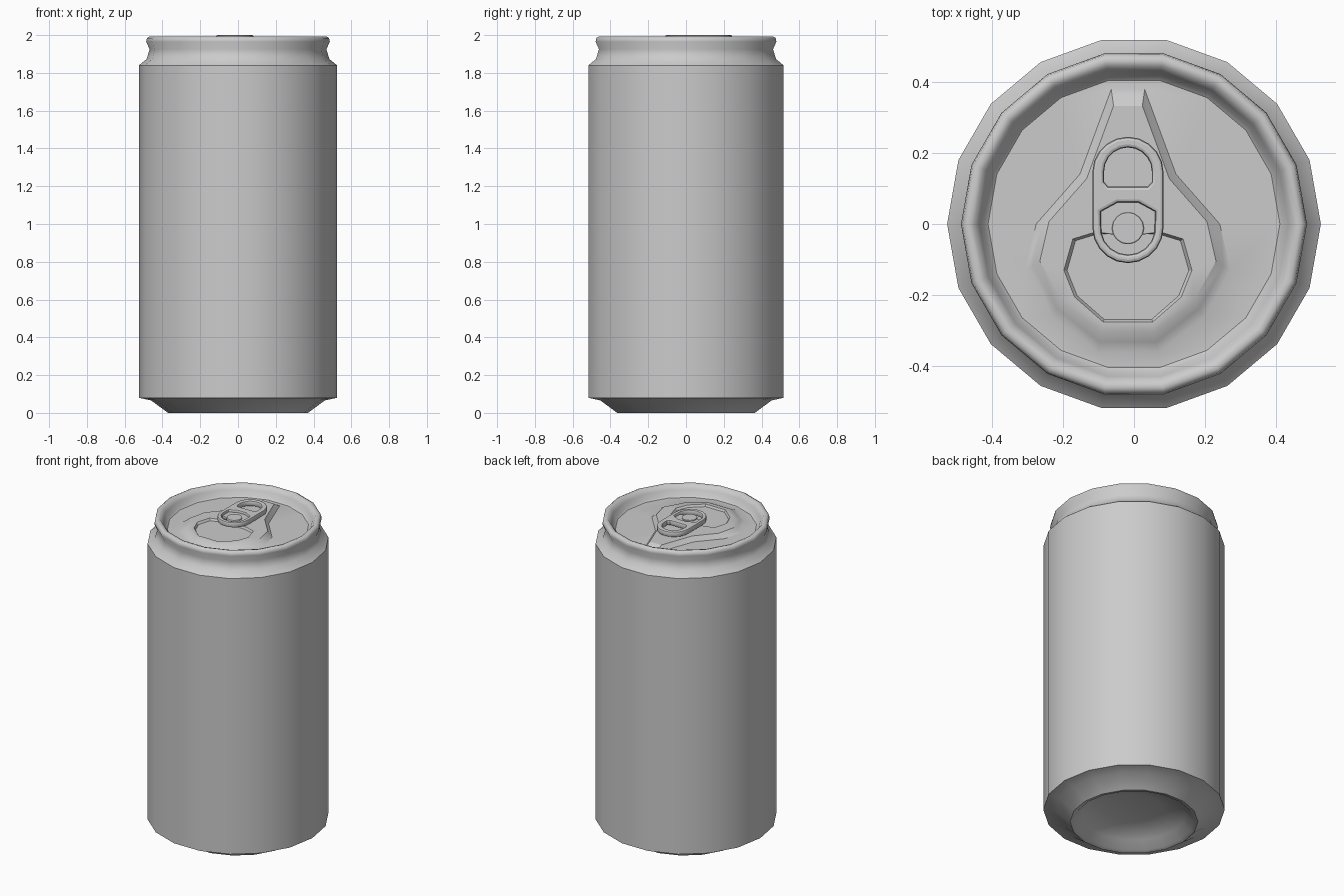
import bpy, bmesh, math

if "Cube" in bpy.data.objects:
    bpy.data.objects.remove(bpy.data.objects["Cube"])

SIDES = 18
CX = -0.017  # centre line of the lid details


def finish(obj, angle=35):
    bpy.ops.object.select_all(action='DESELECT')
    obj.select_set(True)
    bpy.context.view_layer.objects.active = obj
    if obj.type == 'CURVE':
        bpy.ops.object.convert(target='MESH')
        obj = bpy.context.view_layer.objects.active
    bpy.ops.object.shade_smooth_by_angle(angle=math.radians(angle))
    return obj


def from_bmesh(name, bm, angle=35):
    bmesh.ops.remove_doubles(bm, verts=bm.verts, dist=1e-5)
    bmesh.ops.recalc_face_normals(bm, faces=bm.faces)
    mesh = bpy.data.meshes.new(name)
    bm.to_mesh(mesh)
    bm.free()
    obj = bpy.data.objects.new(name, mesh)
    bpy.context.collection.objects.link(obj)
    return finish(obj, angle)


def ring(bm, pts, z):
    return [bm.verts.new((x, y, z)) for x, y in pts]


def bridge(bm, a, b):
    n = len(a)
    for i in range(n):
        j = (i + 1) % n
        bm.faces.new((a[i], a[j], b[j], b[i]))


def circle(r, n=SIDES, cx=0, cy=0):
    return [(cx + r * math.cos(2 * math.pi * i / n), cy + r * math.sin(2 * math.pi * i / n))
            for i in range(n)]


def mirrored(half):
    """Closed outline from (half width, y) pairs running top to bottom."""
    return [(CX + d, y) for d, y in half] + [(CX - d, y) for d, y in reversed(half)]


def scaled(pts, s, cy):
    return [(CX + (x - CX) * s, cy + (y - cy) * s) for x, y in pts]


def fill_between(bm, outer, inner):
    edges = []
    for loop in (outer, inner):
        for i, v in enumerate(loop):
            w = loop[(i + 1) % len(loop)]
            edges.append(bm.edges.get((v, w)) or bm.edges.new((v, w)))
    bmesh.ops.triangle_fill(bm, edges=edges, use_beauty=True)


def plate(name, outlines, z0, z1, bevel):
    """Flat bevelled plate; outlines after the first are holes."""
    cu = bpy.data.curves.new(name, 'CURVE')
    cu.dimensions, cu.fill_mode = '2D', 'BOTH'
    cu.extrude = (z1 - z0) / 2 - bevel
    cu.bevel_depth, cu.bevel_resolution, cu.offset = bevel, 1, -bevel
    for pts in outlines:
        sp = cu.splines.new('POLY')
        sp.points.add(len(pts) - 1)
        for p, (x, y) in zip(sp.points, pts):
            p.co = (x, y, 0, 1)
        sp.use_cyclic_u = True
    obj = bpy.data.objects.new(name, cu)
    obj.location.z = (z0 + z1) / 2
    bpy.context.collection.objects.link(obj)
    return finish(obj)


# Can body: domed base, straight wall, neck and rolled rim
profile = [(0.30, 0.05), (0.345, 0.006), (0.37, 0), (0.46, 0.066), (0.525, 0.08),
           (0.525, 1.84), (0.484, 1.873), (0.468, 1.925), (0.486, 1.965),
           (0.482, 1.985), (0.468, 1.993), (0.45, 1.988), (0.435, 1.965),
           (0.422, 1.935), (0.41, 1.925)]
bm = bmesh.new()
rings = [ring(bm, circle(r), z) for r, z in [(0.16, 0.09)] + profile]
for a, b in zip(rings, rings[1:]):
    bridge(bm, a, b)
bm.faces.new(rings[0])
from_bmesh("can_body", bm, 50)

# Lid: panel, raised teardrop and scored mouth
tear = mirrored([(0.047, 0.378), (0.135, 0.14), (0.258, 0.0), (0.288, -0.13),
                 (0.215, -0.26), (0.085, -0.36)])
mouth = mirrored([(0.09, -0.022), (0.155, -0.042), (0.18, -0.13), (0.15, -0.205),
                  (0.07, -0.275)])
bm = bmesh.new()
edge = ring(bm, circle(0.41), 1.925)
base = ring(bm, tear, 1.925)
shoulder = ring(bm, scaled(tear, 0.93, 0.05), 1.938)
top = ring(bm, scaled(tear, 0.86, 0.05), 1.953)
lip = ring(bm, mouth, 1.953)
floor = ring(bm, scaled(mouth, 0.95, -0.14), 1.94)
fill_between(bm, edge, base)
bridge(bm, base, shoulder)
bridge(bm, shoulder, top)
fill_between(bm, top, lip)
bridge(bm, lip, floor)
bm.faces.new(floor)
from_bmesh("lid", bm, 30)

# Pull tab: rounded ring with finger hole and rivet window
def arc(cy, r, a0, a1, n=10):
    return [(CX + r * math.cos(math.radians(a0 + (a1 - a0) * i / n)),
             cy + r * math.sin(math.radians(a0 + (a1 - a0) * i / n))) for i in range(n + 1)]

outline = arc(0.145, 0.1, 0, 180) + arc(-0.01, 0.1, 180, 360)
finger = arc(0.148, 0.067, 0, 180) + [(CX - 0.067, 0.118), (CX - 0.055, 0.105),
                                      (CX + 0.055, 0.105), (CX + 0.067, 0.118)]
window = [(CX + 0.076, 0.035), (CX + 0.03, 0.06), (CX - 0.03, 0.06),
          (CX - 0.076, 0.035)] + arc(-0.01, 0.076, 190, 350, 8)
plate("pull_tab", [outline, finger, window], 1.965, 2.0, 0.009)

# Tongue inside the window, and the rivet
tongue = mirrored([(0.03, 0.065), (0.078, 0.037), (0.078, -0.025), (0.04, -0.03)])
plate("tab_tongue", [tongue], 1.965, 1.983, 0.003)
plate("rivet", [circle(0.045, 16, CX, -0.012)], 1.95, 1.99, 0.004)
